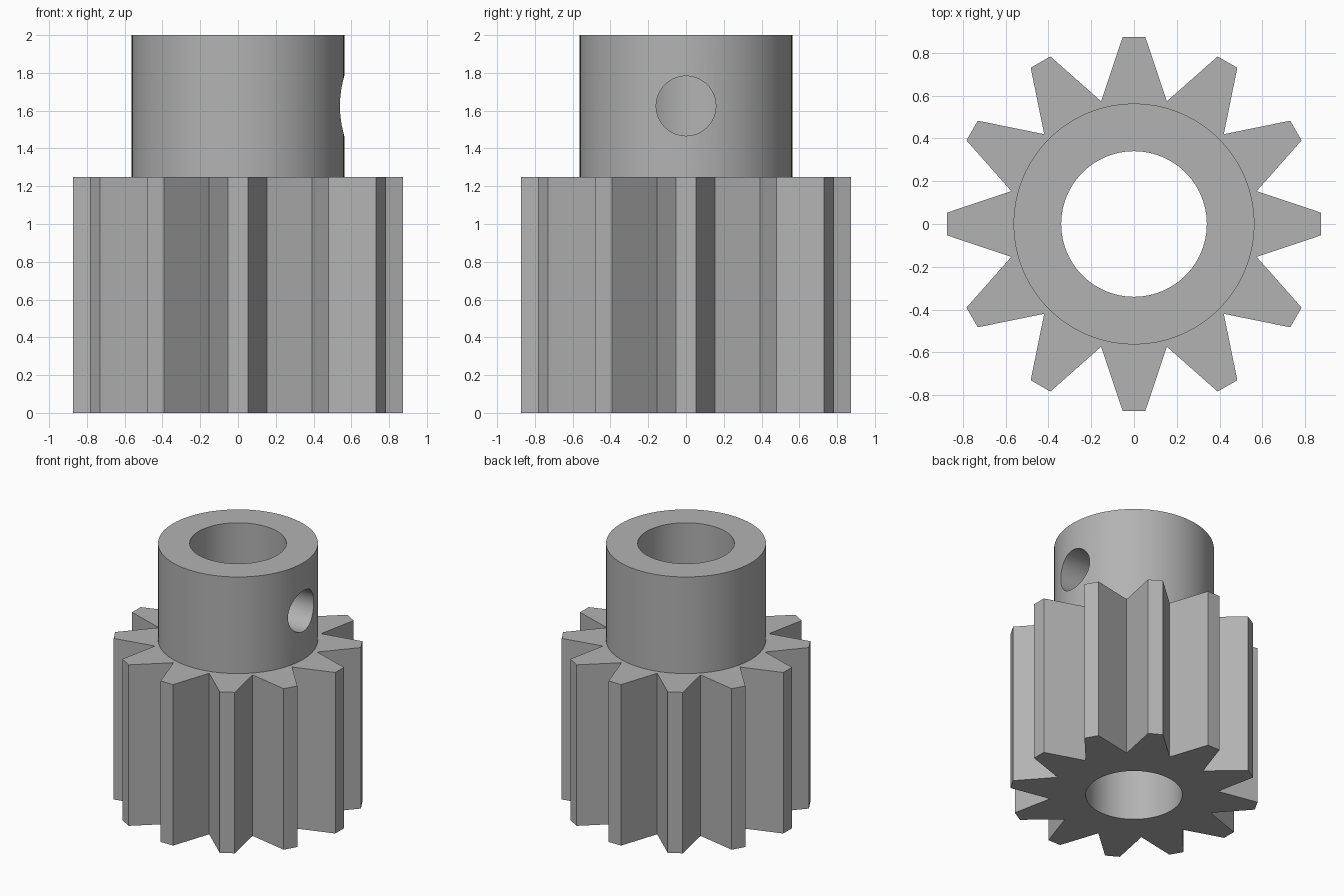
import bpy
import bmesh
from math import radians, pi
from mathutils import Matrix, Vector

cube = bpy.data.objects.get("Cube")
if cube:
    bpy.data.objects.remove(cube, do_unlink=True)

TEETH = 12
GEAR_TOP, HUB_TOP = 1.25, 2.0
HUB_R, BORE_R, SCREW_R = 0.5625, 0.34, 0.158
SCREW_Z = 1.625

steel = bpy.data.materials.new("grey steel")
steel.use_nodes = True
grey = (0.45, 0.45, 0.45, 1)
steel.diffuse_color = grey
steel.node_tree.nodes["Principled BSDF"].inputs["Base Color"].default_value = grey


def make_object(name, bm):
    bmesh.ops.recalc_face_normals(bm, faces=bm.faces)
    mesh = bpy.data.meshes.new(name)
    bm.to_mesh(mesh)
    bm.free()
    mesh.materials.append(steel)
    obj = bpy.data.objects.new(name, mesh)
    bpy.context.collection.objects.link(obj)
    return obj


def cylinder(name, radius, start, end, segments=96):
    """Round bar between two points."""
    start, end = Vector(start), Vector(end)
    axis = end - start
    bm = bmesh.new()
    turn = axis.to_track_quat("Z", "Y").to_matrix().to_4x4()
    bmesh.ops.create_cone(
        bm, cap_ends=True, segments=segments, radius1=radius, radius2=radius,
        depth=axis.length, matrix=Matrix.Translation((start + end) / 2) @ turn)
    return make_object(name, bm)


def boolean(target, tool, operation):
    """Apply a boolean and discard its tool."""
    mod = target.modifiers.new(operation.lower(), "BOOLEAN")
    mod.operation, mod.object, mod.solver = operation, tool, "EXACT"
    bpy.context.view_layer.objects.active = target
    bpy.ops.object.modifier_apply(modifier=mod.name)
    bpy.data.objects.remove(tool, do_unlink=True)


# Toothed body: one straight-flanked tooth repeated around the axis
tooth = [Vector((0.873, -0.053, 0)), Vector((0.873, 0.053, 0)),
         Vector((0.573, 0.1535, 0))]
bm = bmesh.new()
outline = [bm.verts.new(Matrix.Rotation(2 * pi * i / TEETH, 3, "Z") @ p)
           for i in range(TEETH) for p in tooth]
base = bm.faces.new(outline)
top = bmesh.ops.extrude_face_region(bm, geom=[base], use_keep_orig=True)
bmesh.ops.translate(bm, vec=(0, 0, GEAR_TOP),
                    verts=[v for v in top["geom"] if isinstance(v, bmesh.types.BMVert)])
pinion = make_object("pinion_gear", bm)

# Hub, shaft bore and set screw hole
boolean(pinion, cylinder("hub", HUB_R, (0, 0, 1), (0, 0, HUB_TOP)), "UNION")
boolean(pinion, cylinder("bore", BORE_R, (0, 0, -1), (0, 0, 3)), "DIFFERENCE")
boolean(pinion, cylinder("screw_hole", SCREW_R, (0, 0, SCREW_Z), (1, 0, SCREW_Z), 64),
        "DIFFERENCE")

bpy.ops.object.select_all(action="DESELECT")
pinion.select_set(True)
bpy.context.view_layer.objects.active = pinion
bpy.ops.object.shade_smooth_by_angle(angle=radians(25))
